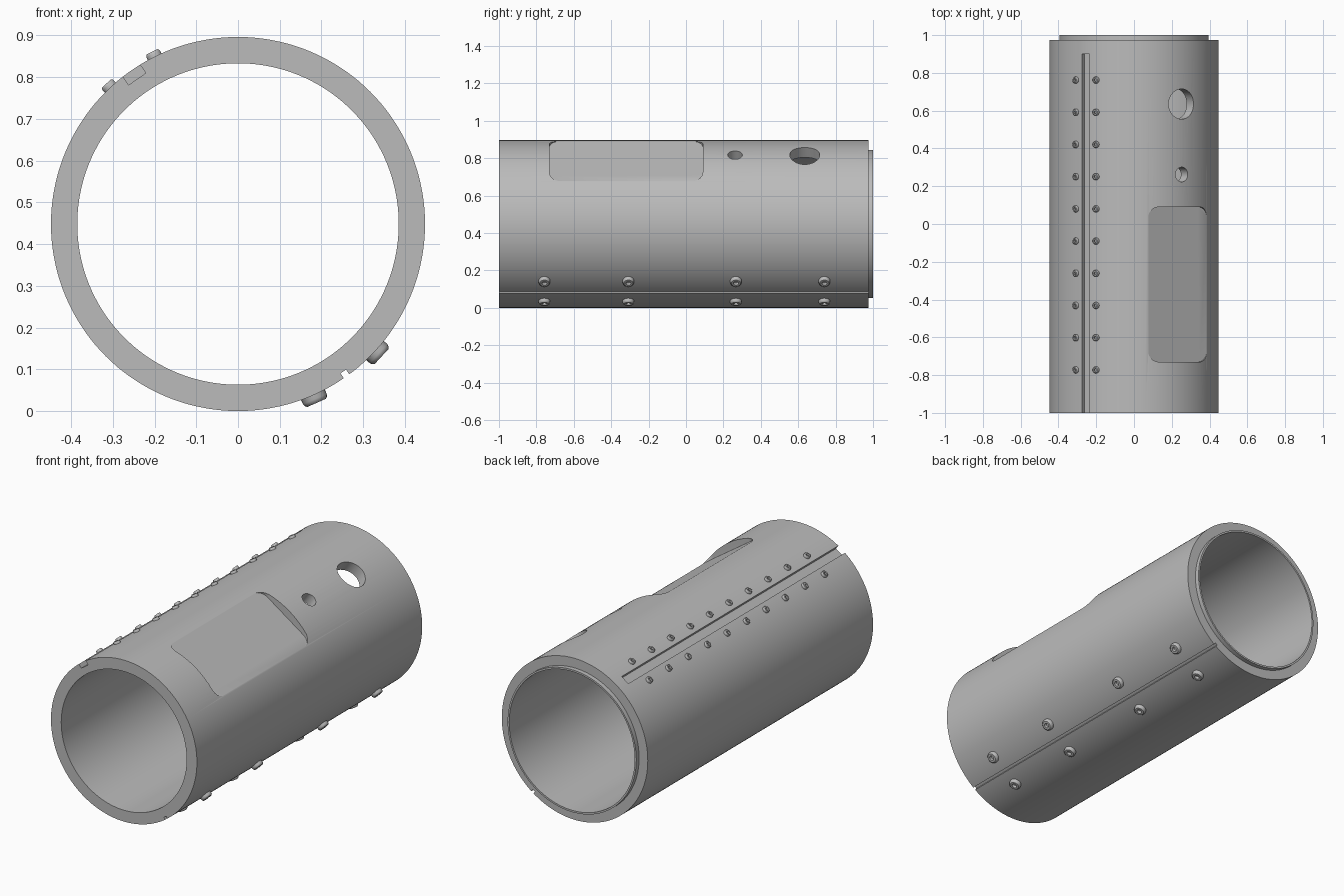
import bpy, bmesh, math
from mathutils import Matrix, Vector

if "Cube" in bpy.data.objects:
    bpy.data.objects.remove(bpy.data.objects["Cube"])

R = 0.448          # outer radius, also the height of the axis
BORE = 0.385
TOP_SLOT, GROOVE, WINDOW = 124.8, -54.5, 55.6   # angles round the tube

metal = bpy.data.materials.new("grey metal")
metal.use_nodes = True
GREY = (0.5, 0.5, 0.5, 1)
metal.diffuse_color = GREY
metal.node_tree.nodes["Principled BSDF"].inputs["Base Color"].default_value = GREY


def radial(angle, y=0.0, r=0.0):
    """Frame whose z points outward at an angle, with y along the tube."""
    turn = Matrix.Rotation(math.radians(90 - angle), 4, "Y")
    return Matrix.Translation((0, y, R)) @ turn @ Matrix.Translation((0, 0, r))


def finish(name, bm, matrix):
    bmesh.ops.recalc_face_normals(bm, faces=bm.faces)
    bm.transform(matrix)
    mesh = bpy.data.meshes.new(name)
    bm.to_mesh(mesh)
    bm.free()
    mesh.materials.append(metal)
    ob = bpy.data.objects.new(name, mesh)
    bpy.context.collection.objects.link(ob)
    return ob


def lathe(name, profile, sides, matrix, ring=False):
    """Turn (radius, height) points round z; a ring joins last to first."""
    bm = bmesh.new()
    loops = []
    for r, h in profile:
        loops.append([bm.verts.new((r * math.cos(i * math.tau / sides),
                                    r * math.sin(i * math.tau / sides), h))
                      for i in range(sides)])
    pairs = list(zip(loops, loops[1:]))
    if ring:
        pairs.append((loops[-1], loops[0]))
    else:
        bm.faces.new(loops[0])
        bm.faces.new(loops[-1])
    for a, b in pairs:
        for i in range(sides):
            j = (i + 1) % sides
            bm.faces.new((a[i], a[j], b[j], b[i]))
    return finish(name, bm, matrix)


def block(name, width, y0, y1, floor, angle, corner=0.0):
    """Box cutter reaching outward from a floor distance."""
    bm = bmesh.new()
    bmesh.ops.create_cube(bm, size=1)
    bmesh.ops.scale(bm, vec=(width, y1 - y0, 0.2), verts=bm.verts)
    if corner:
        upright = [e for e in bm.edges
                   if abs(e.verts[0].co.z - e.verts[1].co.z) > 0.1]
        bmesh.ops.bevel(bm, geom=upright, offset=corner, segments=8,
                        profile=0.5, affect="EDGES")
    return finish(name, bm, radial(angle, (y0 + y1) / 2, floor + 0.1))


def drill(name, radius, y):
    return lathe(name, [(radius, 0.2), (radius, 0.6)], 48, radial(WINDOW, y))


# Tube with a stepped lip at the back
tube = lathe("tube_body",
             [(BORE, -1), (R, -1), (R, 0.975), (0.395, 0.975), (0.395, 1), (BORE, 1)],
             144, Matrix.Translation((0, 0, R)) @ Matrix.Rotation(-math.pi / 2, 4, "X"),
             ring=True)

# Flat pocket, two holes, upper slot and lower groove
cutters = [
    block("pocket_cutter", 0.375, -0.73, 0.09, 0.407, WINDOW, corner=0.055),
    drill("large_hole_cutter", 0.08, 0.635),
    drill("small_hole_cutter", 0.039, 0.262),
    block("slot_cutter", 0.05, -1.1, 0.9, 0.423, TOP_SLOT),
    block("groove_cutter", 0.016, -1.1, 1.1, 0.434, GROOVE),
]
for cutter in cutters:
    mod = tube.modifiers.new(cutter.name, "BOOLEAN")
    mod.operation = "DIFFERENCE"
    mod.solver = "EXACT"
    mod.object = cutter
bpy.context.view_layer.update()
cut = bpy.data.meshes.new_from_object(
    tube.evaluated_get(bpy.context.evaluated_depsgraph_get()))
tube.modifiers.clear()
tube.data = cut
for cutter in cutters:
    bpy.data.objects.remove(cutter)


def screw(name, radius, height, angle, y):
    """Round-shouldered head with a socket in its top."""
    profile = [(radius, -0.015), (radius, height * 0.5),
               (radius * 0.93, height * 0.8), (radius * 0.78, height),
               (radius * 0.42, height), (radius * 0.38, height * 0.2)]
    return lathe(name, profile, 24, radial(angle, y, R))


# Screws beside the slot and the groove
parts = [tube]
for side, label in ((1, "outer"), (-1, "inner")):
    for i in range(10):
        parts.append(screw(f"slot_screw_{label}_{i + 1}", 0.018, 0.013,
                           TOP_SLOT + side * 8.3, 0.762 - i * 0.1705))
    for i, y in enumerate((-0.757, -0.308, 0.267, 0.74)):
        parts.append(screw(f"groove_screw_{label}_{i + 1}", 0.031, 0.02,
                           GROOVE + side * 11.8, y))

# Smooth shading with crisp edges
bpy.ops.object.select_all(action="DESELECT")
for ob in parts:
    ob.select_set(True)
bpy.context.view_layer.objects.active = tube
bpy.ops.object.shade_smooth_by_angle(angle=math.radians(30))
